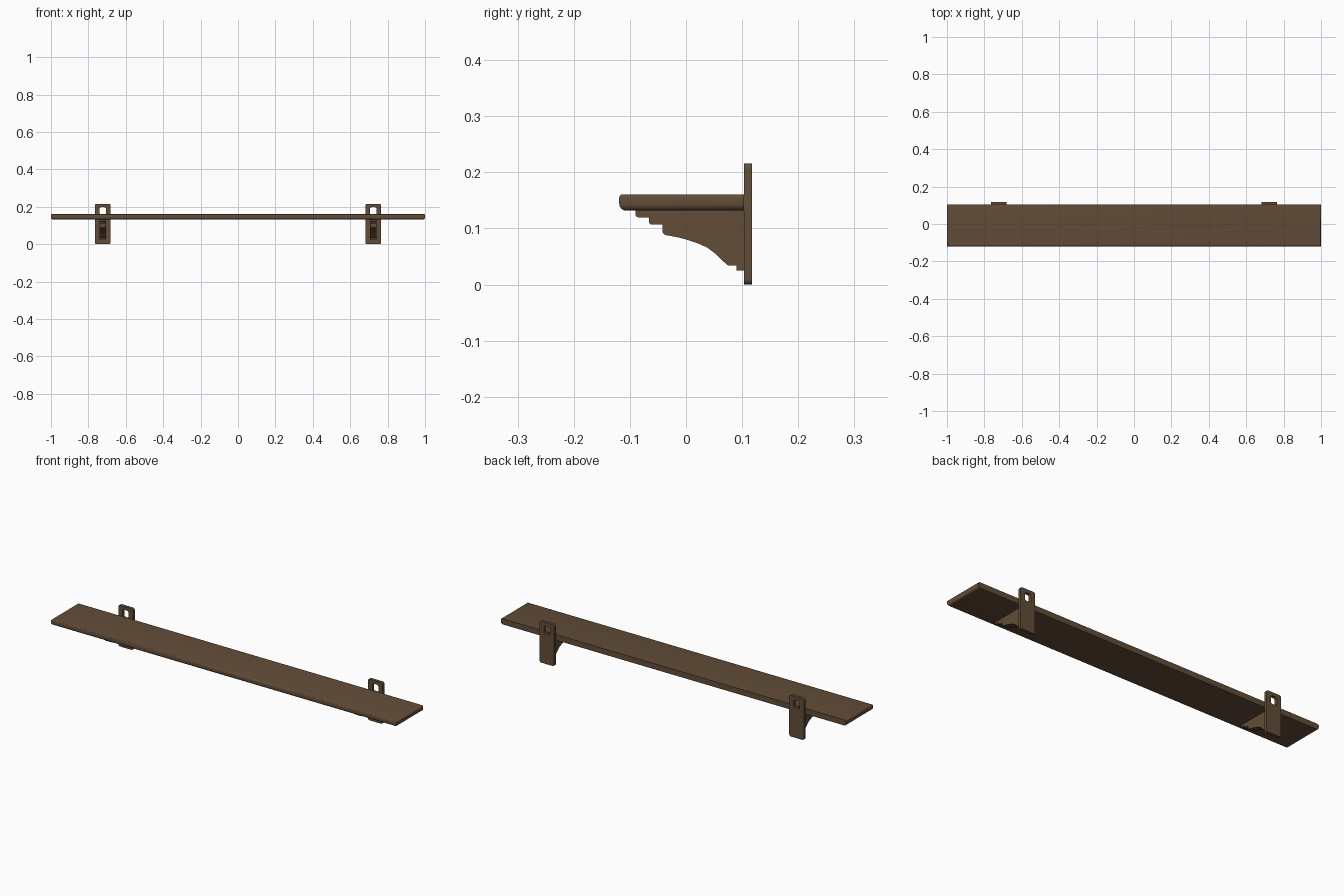
import bpy, bmesh, math
from mathutils import Matrix

if "Cube" in bpy.data.objects:
    bpy.data.objects.remove(bpy.data.objects["Cube"])

wood = bpy.data.materials.new("brown_wood")
wood.diffuse_color = (0.125, 0.075, 0.04, 1)
wood.use_nodes = True
wood.node_tree.nodes["Principled BSDF"].inputs["Base Color"].default_value = wood.diffuse_color


def finish(obj):
    obj.data.materials.clear()
    obj.data.materials.append(wood)
    bpy.ops.object.select_all(action='DESELECT')
    obj.select_set(True)
    bpy.context.view_layer.objects.active = obj
    bpy.ops.object.shade_smooth_by_angle(angle=math.radians(35))


def rounded_rect(x0, x1, z0, z1, r, n=5):
    pts = []
    for cx, cz, a0 in ((x1 - r, z1 - r, 0), (x0 + r, z1 - r, 90),
                       (x0 + r, z0 + r, 180), (x1 - r, z0 + r, 270)):
        for i in range(n + 1):
            a = math.radians(a0 + 90 * i / n)
            pts.append((cx + r * math.cos(a), cz + r * math.sin(a)))
    return pts


def arc(c, r, a0, a1, n=4):
    return [(c[0] + r * math.cos(math.radians(a0 + (a1 - a0) * i / n)),
             c[1] + r * math.sin(math.radians(a0 + (a1 - a0) * i / n)))
            for i in range(n + 1)]


def prism(name, loops, thickness, matrix):
    """Extrude closed 2D outlines (later loops are holes), centred on the plane."""
    cu = bpy.data.curves.new(name, 'CURVE')
    cu.dimensions = '2D'
    cu.fill_mode = 'BOTH'
    cu.extrude = thickness / 2
    for pts in loops:
        sp = cu.splines.new('POLY')
        sp.points.add(len(pts) - 1)
        for p, (a, b) in zip(sp.points, pts):
            p.co = (a, b, 0, 1)
        sp.use_cyclic_u = True
    tmp = bpy.data.objects.new(name + "_curve", cu)
    bpy.context.collection.objects.link(tmp)
    bpy.context.view_layer.update()
    deps = bpy.context.evaluated_depsgraph_get()
    me = bpy.data.meshes.new_from_object(tmp.evaluated_get(deps))
    bpy.data.objects.remove(tmp)
    me.transform(matrix)
    bm = bmesh.new()
    bm.from_mesh(me)
    bmesh.ops.remove_doubles(bm, verts=bm.verts, dist=1e-5)
    bmesh.ops.recalc_face_normals(bm, faces=bm.faces)
    bm.to_mesh(me)
    bm.free()
    obj = bpy.data.objects.new(name, me)
    bpy.context.collection.objects.link(obj)
    finish(obj)


# Shelf board: eased top edge, rounder bottom edge on the front and both ends
Z0, Z1, Y0, Y1 = 0.132, 0.161, -0.119, 0.103
bm = bmesh.new()
bmesh.ops.create_cube(bm, size=1, matrix=Matrix.Translation((0, (Y0 + Y1) / 2, (Z0 + Z1) / 2))
                      @ Matrix.Diagonal((2, Y1 - Y0, Z1 - Z0, 1)))
for z, width, segs in ((Z0, 0.012, 5), (Z1, 0.006, 3)):
    edges = [e for e in bm.edges if all(abs(v.co.z - z) < 1e-4 for v in e.verts)
             and not all(abs(v.co.y - Y1) < 1e-4 for v in e.verts)]
    bmesh.ops.bevel(bm, geom=edges, offset=width, segments=segs, profile=0.5,
                    affect='EDGES')
me = bpy.data.meshes.new("shelf_board")
bm.to_mesh(me)
bm.free()
shelf = bpy.data.objects.new("shelf_board", me)
bpy.context.collection.objects.link(shelf)
finish(shelf)

# Corbel side profile (y, z): three rounded steps, a sweeping curve and a foot
corbel = [(0.104, 0.134), (-0.09, 0.134)]
corbel += arc((-0.085, 0.125), 0.005, 180, 270)
corbel += [(-0.066, 0.12)]
corbel += arc((-0.061, 0.112), 0.005, 180, 270)
corbel += [(-0.042, 0.107)]
corbel += arc((-0.034, 0.096), 0.008, 180, 260)
corbel += [(-0.018, 0.085), (0, 0.0805), (0.02, 0.074), (0.038, 0.066), (0.05, 0.057),
           (0.06, 0.048), (0.068, 0.040), (0.075, 0.034),
           (0.09, 0.034), (0.09, 0.025), (0.104, 0.025)]

# Wall plate outline (x, z) with its hanging slot
plate = rounded_rect(-0.0425, 0.0425, 0, 0.216, 0.01)
slot = rounded_rect(-0.0175, 0.0175, 0.155, 0.198, 0.01)

# Local axes: plate (a,b,c)->(x,z,-y); corbel (a,b,c)->(y,z,x)
plate_axes = Matrix.Rotation(math.pi / 2, 4, 'X')
corbel_axes = Matrix(((0, 0, 1, 0), (1, 0, 0, 0), (0, 1, 0, 0), (0, 0, 0, 1)))

for side, x in (("left", -0.723), ("right", 0.723)):
    prism(side + "_wall_plate", [plate, slot], 0.015,
          Matrix.Translation((x, 0.1105, 0)) @ plate_axes)
    prism(side + "_corbel", [corbel], 0.036, Matrix.Translation((x, 0, 0)) @ corbel_axes)
